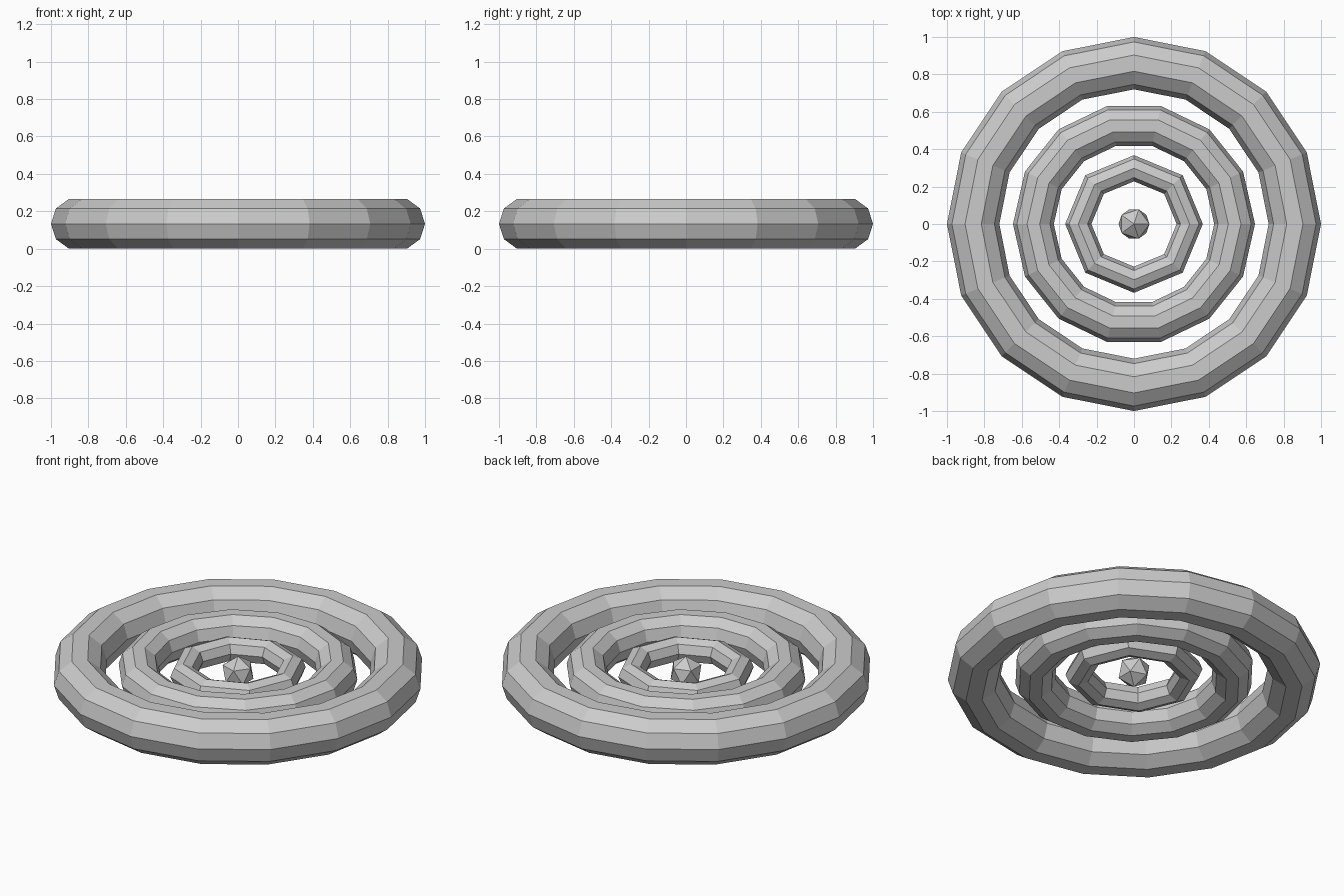
import bpy

if "Cube" in bpy.data.objects:
    bpy.data.objects.remove(bpy.data.objects["Cube"])

MID = 0.133  # shared centre height


def ring(name, radius, thickness, sides, section):
    bpy.ops.mesh.primitive_torus_add(
        major_radius=radius, minor_radius=thickness,
        major_segments=sides, minor_segments=section,
        location=(0, 0, MID))
    bpy.context.object.name = name
    bpy.ops.object.shade_flat()


# Three nested low-poly rings
ring("outer_ring", 0.86, 0.14, 16, 10)
ring("middle_ring", 0.538, 0.109, 14, 10)
ring("inner_ring", 0.298, 0.07, 8, 8)

# Faceted core ball
bpy.ops.mesh.primitive_ico_sphere_add(subdivisions=1, radius=0.092, location=(0, 0, MID))
bpy.context.object.name = "core"
